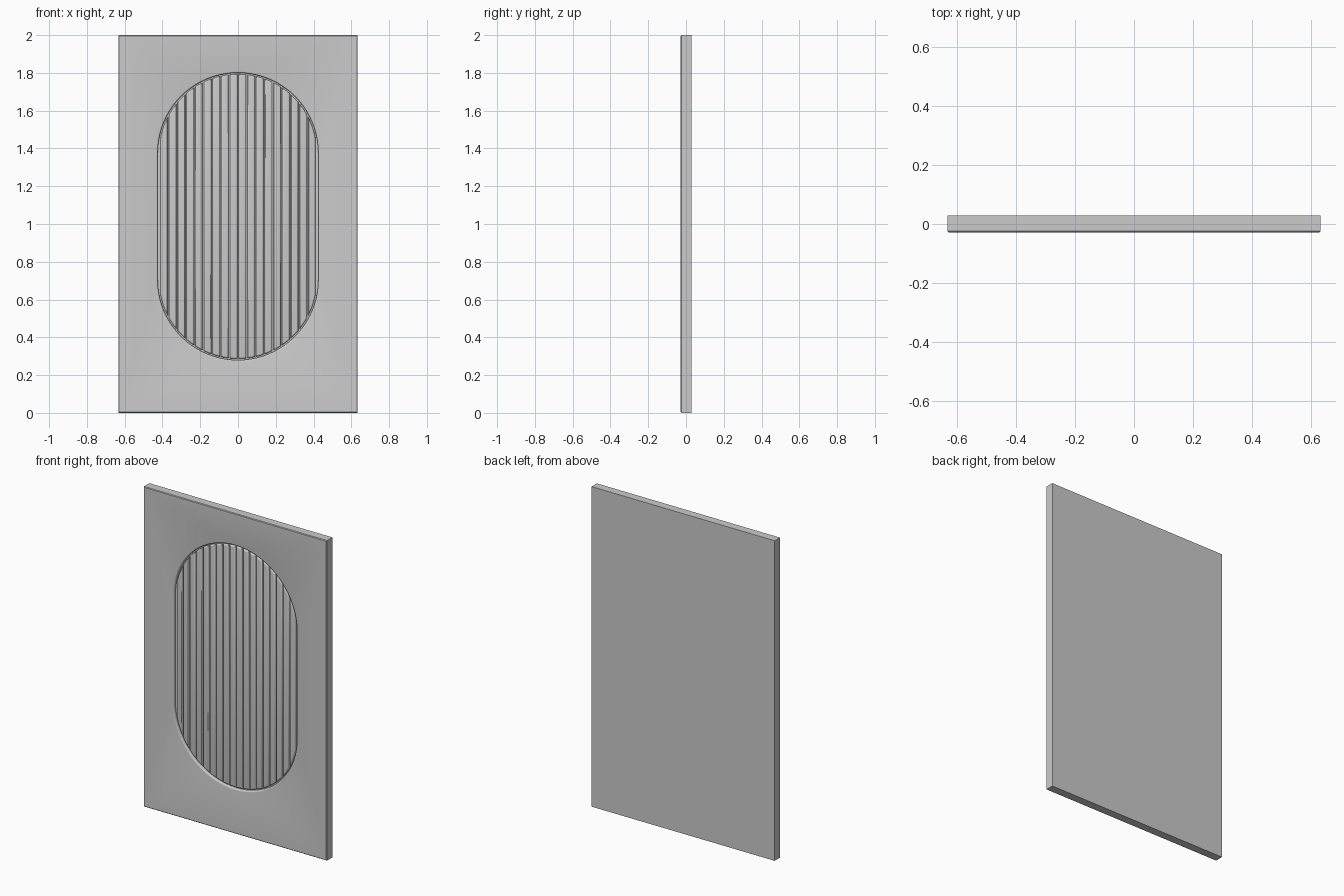
import bpy, bmesh, math

if "Cube" in bpy.data.objects:
    bpy.data.objects.remove(bpy.data.objects["Cube"])

HW, H, HT = 0.633, 2.0, 0.028      # panel half width, height, half thickness
ZC, R, S = 1.04, 0.425, 0.335      # recess centre, end radius, straight half length
DEPTH = 0.018                      # recess depth
COUNT, PITCH = 18, 0.046           # slats


def rect(inset, y):
    a, lo, hi = HW - inset, inset, H - inset
    return [(-a, y, lo), (a, y, lo), (a, y, hi), (-a, y, hi)]


def stadium(r, y, n=40):
    pts = []
    for s, start in ((1, 0), (-1, math.pi)):
        for i in range(n + 1):
            t = start + math.pi * i / n
            pts.append((r * math.cos(t), y, ZC + s * S + r * math.sin(t)))
    return pts


def loft(bm, outlines):
    """Join successive outlines with quads; return the vertex loops."""
    loops = [[bm.verts.new(p) for p in o] for o in outlines]
    for a, b in zip(loops, loops[1:]):
        n = len(a)
        for i in range(n):
            j = (i + 1) % n
            bm.faces.new((a[i], a[j], b[j], b[i]))
    return loops


def finish(bm, name):
    bmesh.ops.recalc_face_normals(bm, faces=bm.faces)
    me = bpy.data.meshes.new(name)
    bm.to_mesh(me)
    bm.free()
    ob = bpy.data.objects.new(name, me)
    bpy.context.collection.objects.link(ob)
    bpy.ops.object.select_all(action='DESELECT')
    ob.select_set(True)
    bpy.context.view_layer.objects.active = ob
    bpy.ops.object.shade_smooth_by_angle(angle=math.radians(35))
    return ob


# Panel: slab with softened front edge and a recess with a rounded rim
bm = bmesh.new()
outer = loft(bm, [rect(0, HT), rect(0, -HT + 0.004), rect(0.004, -HT)])
bm.faces.new(outer[0])
rim = 0.008
rim_loops = []
for k in range(5):
    t = math.pi / 2 * k / 4
    rim_loops.append(stadium(R + rim - rim * math.sin(t), -HT + rim * (1 - math.cos(t))))
rim_loops.append(stadium(R, -HT + DEPTH))
inner = loft(bm, rim_loops)
bm.faces.new(inner[-1])
border = []
for loop in (outer[-1], inner[0]):
    for i, v in enumerate(loop):
        border.append(bm.edges.get((v, loop[(i + 1) % len(loop)])))
bmesh.ops.triangle_fill(bm, edges=border, use_beauty=True, normal=(0, -1, 0))
finish(bm, "panel")


# Slats: vertical rounded ribs trimmed to follow the recess outline
def slat_outline(cx, inset, y, n=6):
    half, r = PITCH / 2 - 0.003 - inset, R - 0.007 - inset
    top, bottom = [], []
    for i in range(n + 1):
        x = cx - half + 2 * half * i / n
        h = S + math.sqrt(max(r * r - x * x, 0))
        bottom.append((x, y, ZC - h))
        top.append((x, y, ZC + h))
    return bottom + top[::-1]


bm = bmesh.new()
rad = 0.009
for k in range(COUNT):
    cx = (k - (COUNT - 1) / 2) * PITCH
    outlines = [slat_outline(cx, 0, -HT + DEPTH + 0.002)]
    for j in range(5):
        t = math.pi / 2 * j / 4
        outlines.append(slat_outline(cx, rad * (1 - math.cos(t)),
                                     -HT + 0.004 + rad * (1 - math.sin(t))))
    loops = loft(bm, outlines)
    bm.faces.new(loops[0])
    bm.faces.new(loops[-1])
finish(bm, "slats")
